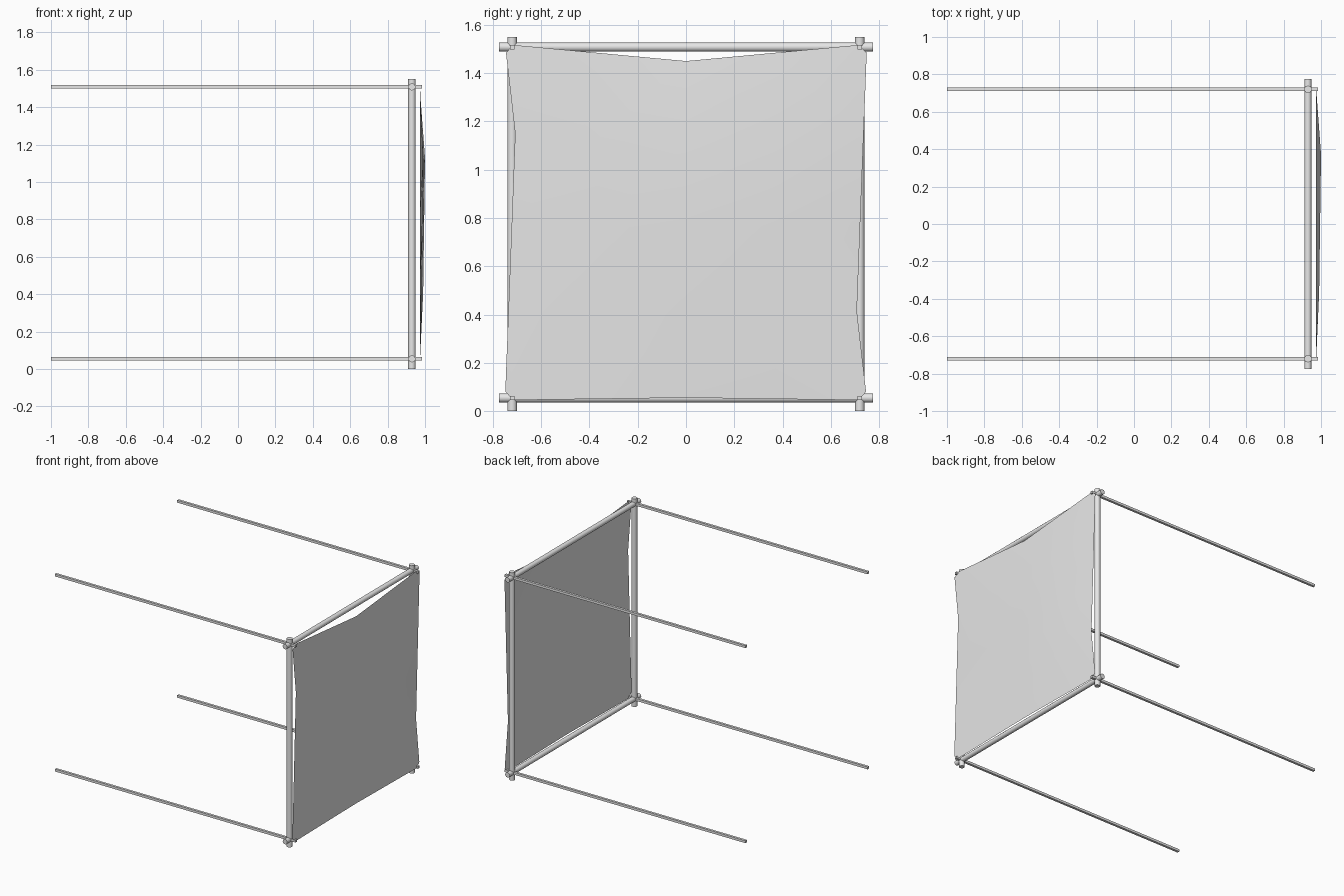
import bpy, bmesh
from mathutils import Vector

if "Cube" in bpy.data.objects:
    bpy.data.objects.remove(bpy.data.objects["Cube"], do_unlink=True)

grey = bpy.data.materials.new("light_grey")
grey.use_nodes = True
grey.diffuse_color = (0.8, 0.8, 0.8, 1)
grey.node_tree.nodes["Principled BSDF"].inputs["Base Color"].default_value = (0.8, 0.8, 0.8, 1)

FRAME_X, SIDE_Y = 0.93, 0.72
LOW_Z, HIGH_Z = 0.054, 1.508


def pole(name, start, end, radius):
    """Smooth round pole between two points."""
    a, b = Vector(start), Vector(end)
    bpy.ops.mesh.primitive_cylinder_add(vertices=12, radius=radius, depth=(b - a).length, location=(a + b) / 2)
    ob = bpy.context.object
    ob.name = name
    ob.rotation_euler = (b - a).to_track_quat("Z", "Y").to_euler()
    ob.data.materials.append(grey)
    bpy.ops.object.shade_smooth_by_angle()


def square_rod(name, y, z):
    """Long thin square rod along x, ending just outside the sheet."""
    bpy.ops.mesh.primitive_cube_add(size=1, location=(-0.0075, y, z))
    ob = bpy.context.object
    ob.name = name
    ob.scale = (1.985, 0.018, 0.018)
    ob.data.materials.append(grey)


# Square frame of two posts and two rails
for side, y in (("front", -SIDE_Y), ("back", SIDE_Y)):
    pole(side + "_post", (FRAME_X, y, 0), (FRAME_X, y, 1.55), 0.02)
for level, z in (("lower", LOW_Z), ("upper", HIGH_Z)):
    pole(level + "_rail", (FRAME_X, -0.775, z), (FRAME_X, 0.775, z), 0.019)
    # Rods reaching away from the frame corners
    for side, y in (("front", -SIDE_Y), ("back", SIDE_Y)):
        square_rod(f"{level}_{side}_rod", y, z)

# Stretched cloth sheet: a coarse grid with sagging edges and a slight bulge
bm = bmesh.new()
bmesh.ops.create_grid(bm, x_segments=4, y_segments=4, size=1)
corners = [v for v in bm.verts if abs(v.co.x) + abs(v.co.y) > 1.9]
for v in bm.verts:
    u, w = v.co.x, v.co.y
    on_edge = max(abs(u), abs(w)) > 0.99
    # Each side edge is pinched inward at a different height
    peak = 0.5 if u < 0 else -0.5
    pinch = 1 - abs(w - peak) / (1 - peak if w > peak else 1 + peak)
    y = u * (0.75 - 0.042 * pinch * abs(u))
    sag = 1 - abs(u)
    low, high = 0.045 + 0.01 * sag, 1.52 - 0.07 * sag
    z = low + (high - low) * (w + 1) / 2
    x = 0.973 if on_edge else 0.99 + 0.01 * (u + w)
    v.co = (x, y, z)
bmesh.ops.bevel(bm, geom=corners, offset=0.035, segments=1, profile=0.5, affect="VERTICES")
mesh = bpy.data.meshes.new("cloth_sheet")
bm.to_mesh(mesh)
bm.free()
mesh.materials.append(grey)
for face in mesh.polygons:
    face.use_smooth = True
sheet = bpy.data.objects.new("cloth_sheet", mesh)
bpy.context.collection.objects.link(sheet)
